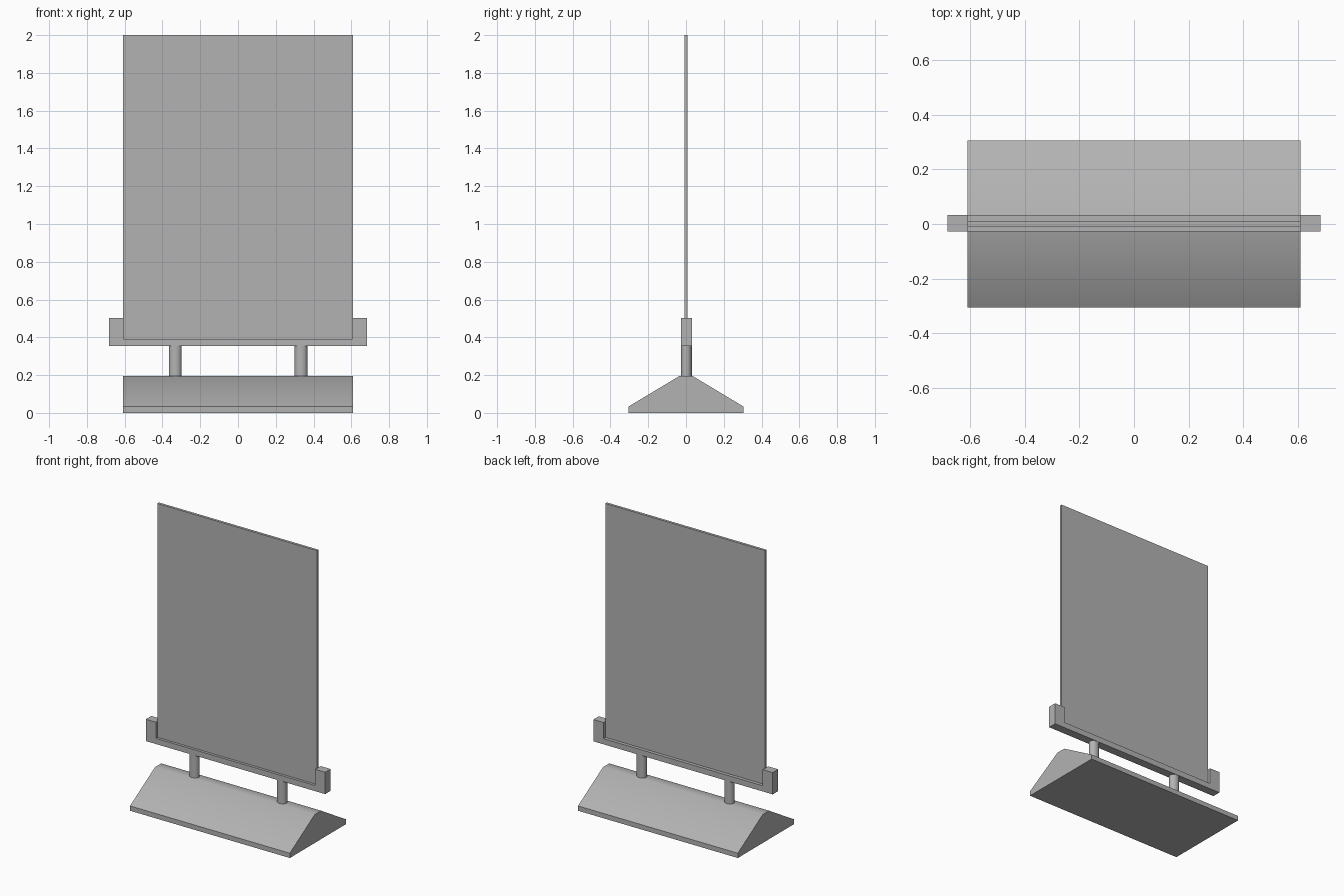
import bpy, bmesh, math

if "Cube" in bpy.data.objects:
    bpy.data.objects.remove(bpy.data.objects["Cube"])

# Dark grey shared by all parts
grey = bpy.data.materials.new("dark_grey")
grey.diffuse_color = (0.45, 0.45, 0.45, 1)
grey.use_nodes = True
grey.node_tree.nodes["Principled BSDF"].inputs["Base Color"].default_value = grey.diffuse_color


def extrude_profile(name, points, to_3d, direction):
    """Extrude a closed 2D outline along a direction into a solid."""
    bm = bmesh.new()
    face = bm.faces.new([bm.verts.new(to_3d(a, b)) for a, b in points])
    ext = bmesh.ops.extrude_face_region(bm, geom=[face])
    verts = [g for g in ext["geom"] if isinstance(g, bmesh.types.BMVert)]
    bmesh.ops.translate(bm, verts=verts, vec=direction)
    bmesh.ops.recalc_face_normals(bm, faces=bm.faces)
    mesh = bpy.data.meshes.new(name)
    bm.to_mesh(mesh)
    bm.free()
    obj = bpy.data.objects.new(name, mesh)
    bpy.context.collection.objects.link(obj)
    obj.data.materials.append(grey)
    return obj


def smooth(obj, degrees):
    bpy.ops.object.select_all(action='DESELECT')
    obj.select_set(True)
    bpy.context.view_layer.objects.active = obj
    bpy.ops.object.shade_smooth_by_angle(angle=math.radians(degrees))


# Weighted base: low trapezoid section running along x
half = [(0.305, 0), (0.305, 0.033), (0.034, 0.196)]
section = half + [(-y, z) for y, z in reversed(half)]
base = extrude_profile("base", section, lambda y, z: (-0.608, y, z), (1.216, 0, 0))
smooth(base, 40)

# Two posts joining base and bracket
for side, x in (("left", -0.332), ("right", 0.334)):
    bpy.ops.mesh.primitive_cylinder_add(vertices=32, radius=0.034, depth=0.165,
                                        location=(x, 0.002, 0.2755))
    post = bpy.context.object
    post.name = f"{side}_post"
    post.scale.y = 0.85
    post.data.materials.append(grey)
    smooth(post, 40)

# U-shaped bracket holding the bottom of the panel
half = [(0.682, 0.353), (0.682, 0.503), (0.606, 0.503), (0.606, 0.392)]
outline = half + [(-x, z) for x, z in reversed(half)]
extrude_profile("bracket", outline, lambda x, z: (x, -0.027, z), (0, 0.059, 0))

# Thin upright sign panel
bpy.ops.mesh.primitive_cube_add(size=1, location=(0, 0.0, 1.196))
panel = bpy.context.object
panel.name = "sign_panel"
panel.scale = (1.216, 0.018, 1.608)
panel.data.materials.append(grey)
